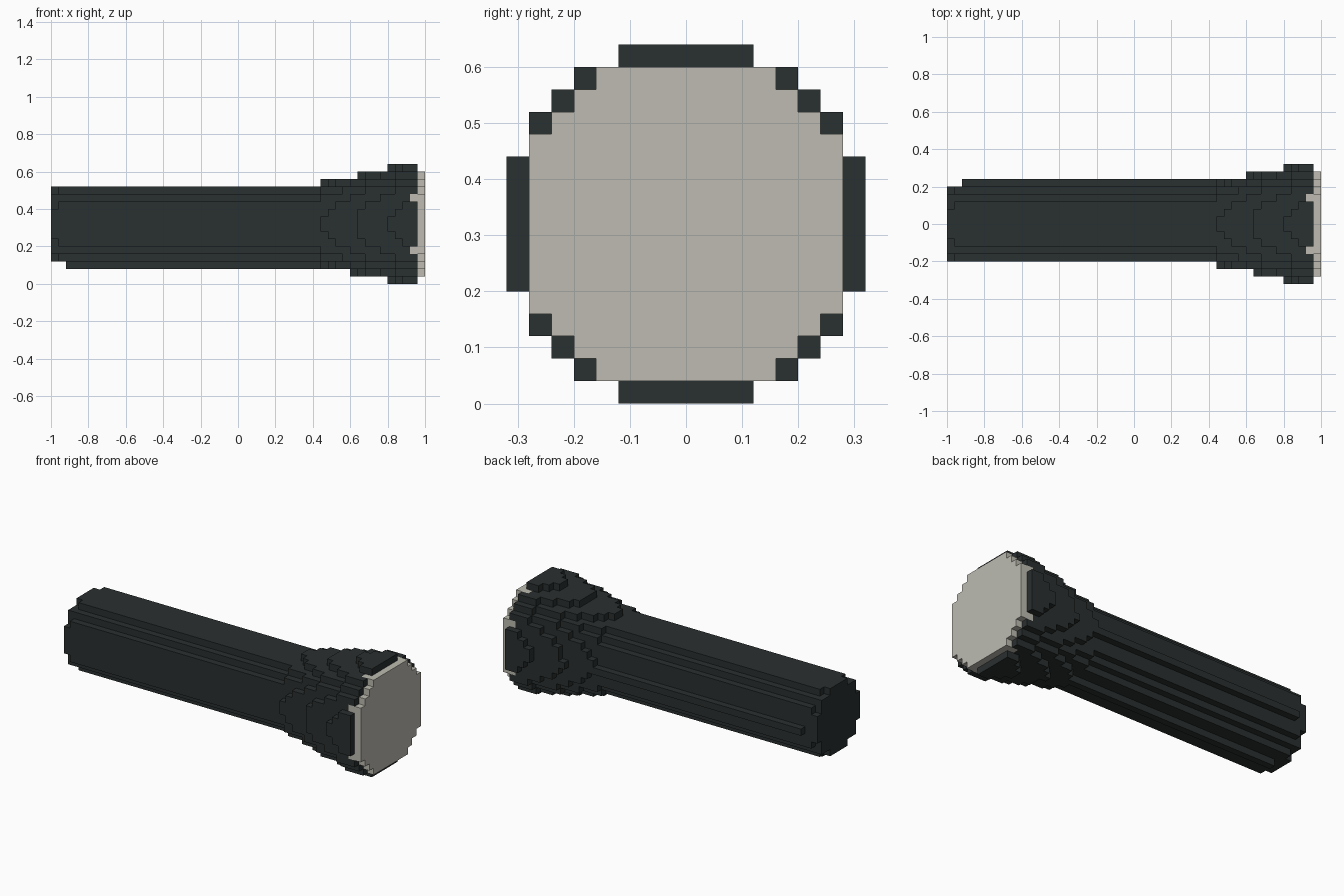
import bpy, bmesh
from mathutils import Vector

if "Cube" in bpy.data.objects:
    bpy.data.objects.remove(bpy.data.objects["Cube"])

S = 0.04  # block size; the model is a 50 x 16 x 16 block torch
# Outer profile: (x, radius in blocks) at the far end of each layer
PROFILE = [(-1.0, 3.75), (-0.96, 4.36), (-0.92, 4.98), (0.44, 4.98),
           (0.48, 5.05), (0.64, 6.0), (0.84, 7.03), (0.94, 7.5), (1.0, 7.5)]


def radius(x):
    for (x0, r0), (x1, r1) in zip(PROFILE, PROFILE[1:]):
        if x <= x1 + 1e-6:
            return r0 + (r1 - r0) * (x - x0) / (x1 - x0)
    return PROFILE[-1][1]


def disc(i, r):
    """Blocks of layer i whose inner corner lies inside radius r."""
    near = lambda c: c if c >= 0 else -c - 1
    return {(i, j, k) for j in range(-8, 8) for k in range(-8, 8)
            if near(j) ** 2 + near(k) ** 2 < r * r}


def build(name, cells, solid, colour):
    """Skin a set of blocks, leaving out faces hidden by other blocks."""
    bm = bmesh.new()
    for c in cells:
        for axis in range(3):
            for side in (0, 1):
                n = list(c)
                n[axis] += 1 if side else -1
                if tuple(n) in solid:
                    continue
                u, v = (axis + 1) % 3, (axis + 2) % 3
                quad = []
                for a, b in ((0, 0), (1, 0), (1, 1), (0, 1)):
                    p = list(c)
                    p[axis] += side
                    p[u] += a
                    p[v] += b
                    quad.append(bm.verts.new(Vector(p) * S + Vector((0, 0, 8 * S))))
                bm.faces.new(quad if side else quad[::-1])
    bmesh.ops.remove_doubles(bm, verts=bm.verts[:], dist=0.001)
    mesh = bpy.data.meshes.new(name)
    bm.to_mesh(mesh)
    bm.free()
    mat = bpy.data.materials.new(name + "_colour")
    mat.diffuse_color = colour
    mat.use_nodes = True
    mat.node_tree.nodes["Principled BSDF"].inputs["Base Color"].default_value = mat.diffuse_color
    mesh.materials.append(mat)
    ob = bpy.data.objects.new(name, mesh)
    bpy.context.collection.objects.link(ob)


# Lens disc, two layers deep, one of them sunk into the rim
lens = disc(23, 6.9) | disc(24, 6.9)

# Handle with bevelled tail, flaring into the head and rim
body = set()
for i in range(-25, 24):
    body |= disc(i, radius((i + 1) * S))

# Thin ridges along the back and underside of handle, and start of the flare
for i in range(-23, 12):
    body |= {(i, 5, -1), (i, 0, -6)}
body |= {(15, 6, -1), (15, 0, -7)}
body -= lens

solid = body | lens
build("torch_body", body, solid, (0.023, 0.029, 0.029, 1))
build("lens", lens, solid, (0.51, 0.50, 0.44, 1))
